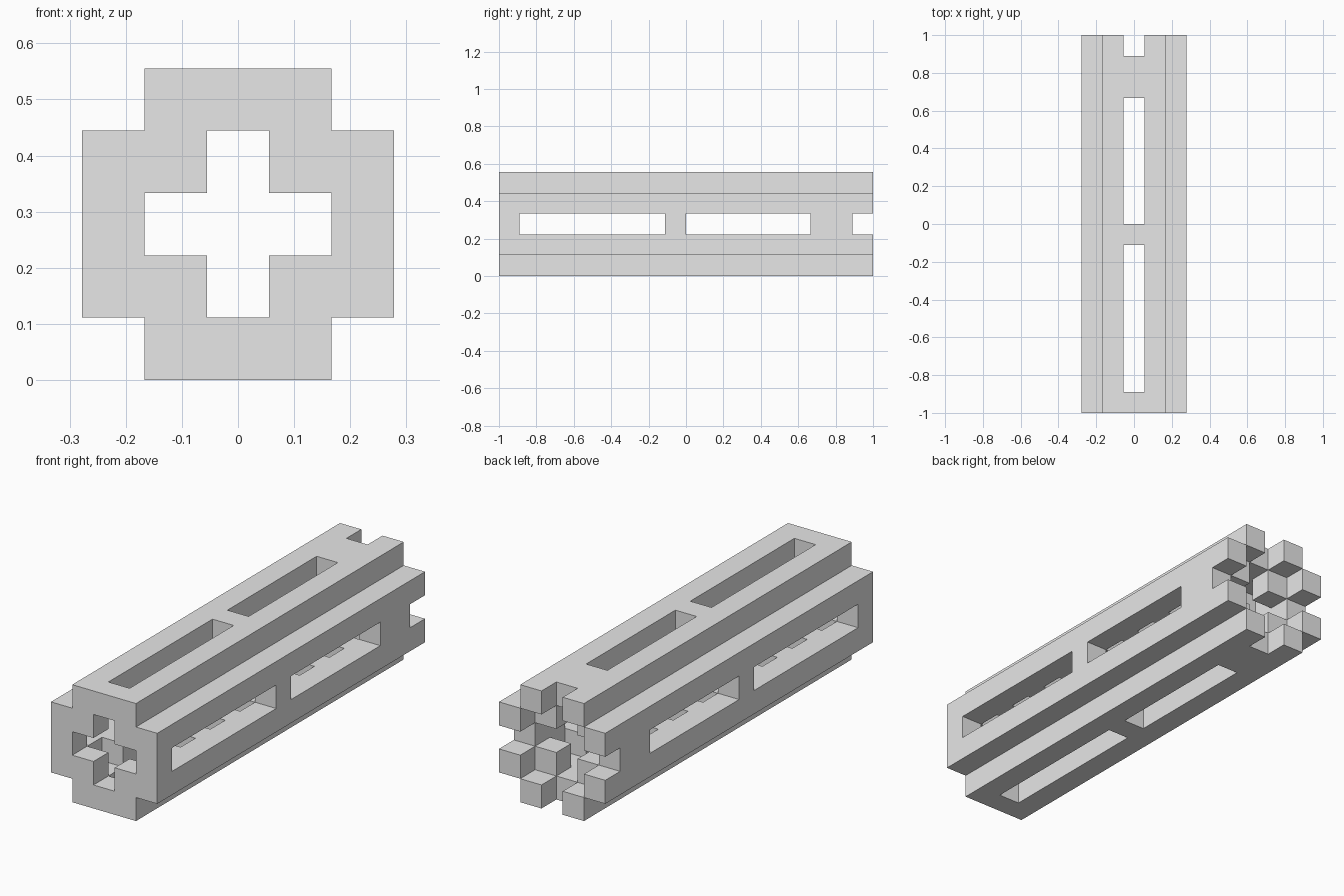
import bpy
import bmesh
from mathutils import Vector

# Remove the default cube
cube = bpy.data.objects.get("Cube")
if cube:
    bpy.data.objects.remove(cube, do_unlink=True)

LAYERS = 18           # blocks along the beam
UNIT = 2 / LAYERS     # block size

grey = bpy.data.materials.new("light_grey")
grey.use_nodes = True
grey.diffuse_color = (0.8, 0.8, 0.8, 1)
grey.node_tree.nodes["Principled BSDF"].inputs["Base Color"].default_value = (0.8, 0.8, 0.8, 1)


def is_solid(x, y, z):
    """Block rule: x and z run -2..2 across the beam, y runs along it."""
    if not 0 <= y < LAYERS:
        return False
    near, far = sorted((abs(x), abs(z)))
    # Eight long rails
    if (near, far) == (1, 2):
        return True
    # Bridges between the rails, leaving the slots and the end notch open
    if (near, far) == (0, 2):
        return y in (0, 8, 15, 16)
    # Inner corner blocks on every other layer
    if (near, far) == (1, 1):
        return y % 2 == 0
    return False


def add_side(bm, cell, direction):
    """One square side of a block, facing the given direction."""
    n = Vector(direction)
    u = Vector((n.y, n.z, n.x))
    v = n.cross(u)
    centre = Vector(cell) + n / 2
    corners = [centre + (a * u + b * v) / 2
               for a, b in ((-1, -1), (1, -1), (1, 1), (-1, 1))]
    bm.faces.new([bm.verts.new(c) for c in corners])


# Slotted hollow beam: only the exposed sides of the blocks
bm = bmesh.new()
directions = [tuple(s if i == axis else 0 for i in range(3))
              for axis in range(3) for s in (-1, 1)]
for x in range(-2, 3):
    for z in range(-2, 3):
        for y in range(LAYERS):
            if not is_solid(x, y, z):
                continue
            for d in directions:
                if not is_solid(x + d[0], y + d[1], z + d[2]):
                    add_side(bm, (x, y, z), d)

# Merge the sides into large flat faces
bmesh.ops.remove_doubles(bm, verts=bm.verts, dist=0.01)
bmesh.ops.dissolve_limit(bm, angle_limit=0.01, verts=bm.verts, edges=bm.edges)

# Centre the beam and stand it on the ground
for vert in bm.verts:
    vert.co = (vert.co + Vector((0, 0.5 - LAYERS / 2, 2.5))) * UNIT

mesh = bpy.data.meshes.new("slotted_beam")
bm.to_mesh(mesh)
bm.free()
mesh.materials.append(grey)
beam = bpy.data.objects.new("slotted_beam", mesh)
bpy.context.collection.objects.link(beam)
